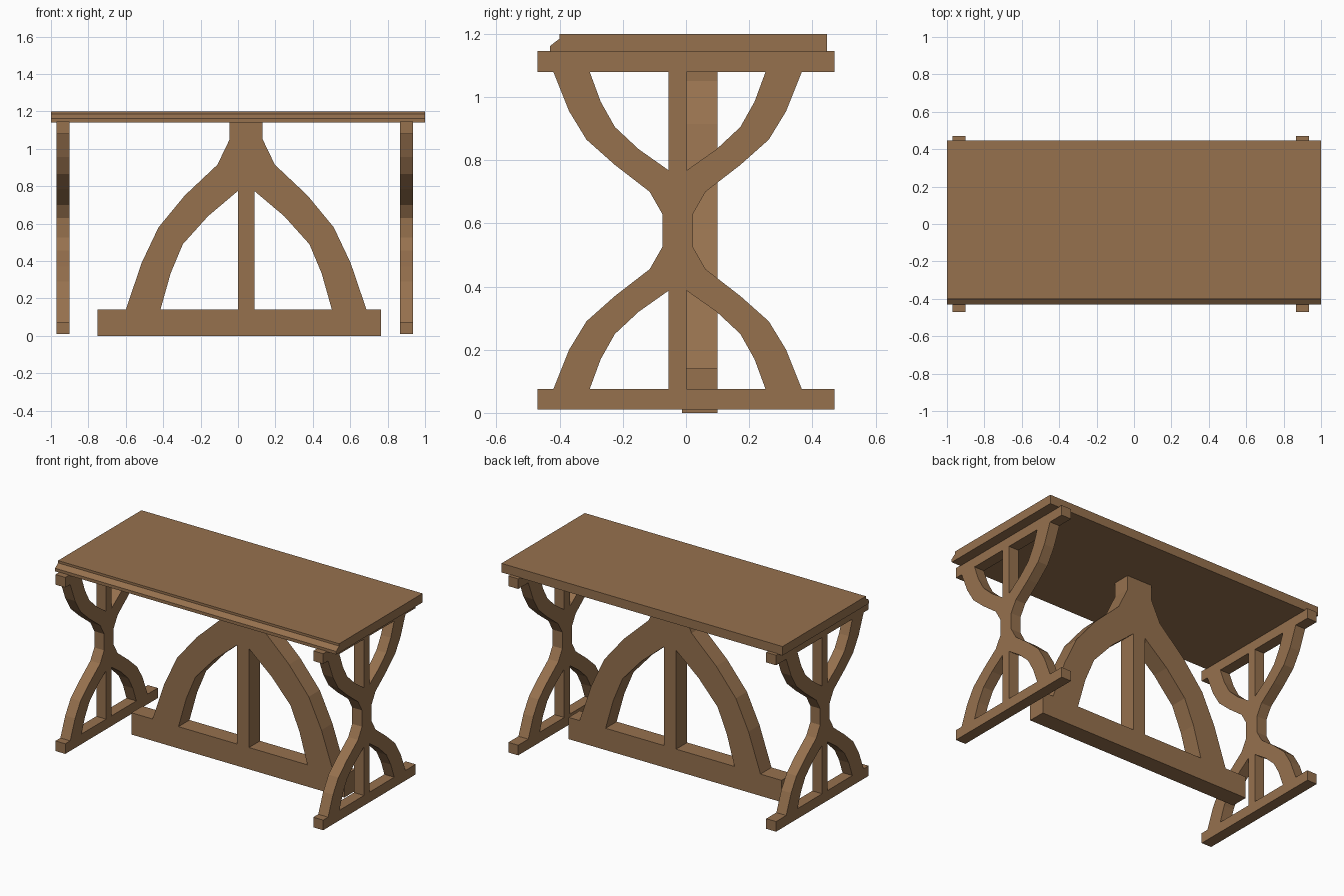
import bpy, bmesh

if "Cube" in bpy.data.objects:
    bpy.data.objects.remove(bpy.data.objects["Cube"])

wood = bpy.data.materials.new("brown wood")
wood.diffuse_color = (0.305, 0.165, 0.076, 1)
wood.use_nodes = True
wood.node_tree.nodes["Principled BSDF"].inputs["Base Color"].default_value = wood.diffuse_color


def prism(name, polys, axis, lo, hi):
    """Extrude flat outlines (u, z) along 'x' or 'y' from lo to hi."""
    bm = bmesh.new()
    for poly in polys:
        def ring(d):
            return [bm.verts.new((d, u, z) if axis == 'x' else (u, d, z)) for u, z in poly]
        a, b = ring(lo), ring(hi)
        bm.faces.new(a)
        bm.faces.new(b[::-1])
        n = len(a)
        for i in range(n):
            bm.faces.new((a[i], b[i], b[(i + 1) % n], a[(i + 1) % n]))
    bmesh.ops.recalc_face_normals(bm, faces=bm.faces)
    me = bpy.data.meshes.new(name)
    bm.to_mesh(me)
    bm.free()
    me.materials.append(wood)
    ob = bpy.data.objects.new(name, me)
    bpy.context.collection.objects.link(ob)
    return ob


def rect(u0, u1, z0, z1):
    return [(u0, z0), (u1, z0), (u1, z1), (u0, z1)]


def flip(poly, c):
    return [(2 * c - u, z) for u, z in poly]


# Tabletop with stepped, chamfered front lip
prism("tabletop", [[(-0.43, 1.142), (0.447, 1.142), (0.447, 1.2), (-0.40, 1.2),
                    (-0.40, 1.185), (-0.43, 1.162)]], 'x', -1, 1)

# End frames: curved hourglass braces, post and two rails
outer = [(-0.42, 0.075), (-0.37, 0.2), (-0.315, 0.29), (-0.225, 0.37), (-0.115, 0.455), (-0.075, 0.525)]
inner = [(-0.305, 0.075), (-0.27, 0.17), (-0.225, 0.25), (-0.15, 0.32), (-0.055, 0.387)]


def up(pts):
    return [(u, 1.155 - z) for u, z in pts]


brace = outer + up(outer)[::-1] + up(inner) + inner[::-1]
for side, x0 in (("left", -0.97), ("right", 0.865)):
    x1 = x0 + 0.07
    prism(side + "_curved_brace", [brace, flip(brace, -0.0265)], 'x', x0, x1)
    prism(side + "_post", [rect(-0.055, 0.002, 0.075, 1.08)], 'x', x0, x1)
    prism(side + "_foot_rail", [rect(-0.47, 0.47, 0.01, 0.075)], 'x', x0, x1)
    prism(side + "_top_rail", [rect(-0.47, 0.47, 1.08, 1.145)], 'x', x0, x1)

# Centre frame: pointed arch, post and base beam
arch = [(-0.60, 0.14), (-0.515, 0.39), (-0.425, 0.58), (-0.285, 0.75), (-0.11, 0.915),
        (-0.045, 1.05), (-0.045, 1.142), (0, 1.142), (0, 0.775), (-0.16, 0.64),
        (-0.295, 0.49), (-0.36, 0.335), (-0.415, 0.14)]
Y0, Y1 = -0.012, 0.1
prism("centre_arch", [arch, flip(arch, 0.0435)], 'y', Y0, Y1)
prism("centre_post", [rect(0, 0.087, 0.14, 1.142)], 'y', Y0, Y1)
prism("centre_base_beam", [rect(-0.75, 0.765, 0, 0.14)], 'y', Y0, Y1)
